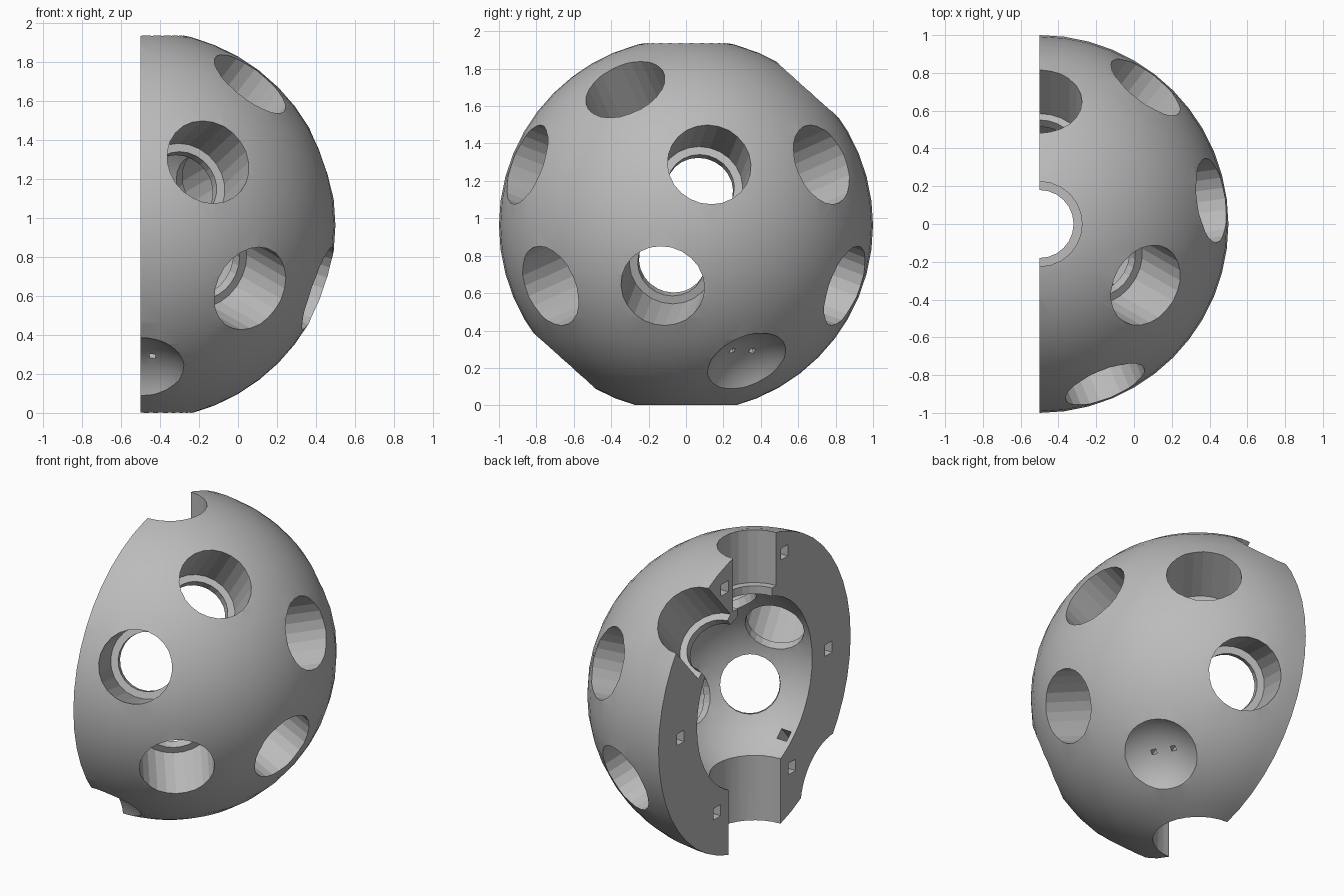
import bpy, math
from mathutils import Vector, Matrix

cube = bpy.data.objects.get("Cube")
if cube:
    bpy.data.objects.remove(cube)

CENTRE = Vector((-0.5, 0, 0.963))
HOLE, LIP, CAVITY = 0.225, 0.18, 0.6

grey = bpy.data.materials.new("plain_grey")
grey.use_nodes = True
grey.diffuse_color = (0.5, 0.5, 0.5, 1)
grey.node_tree.nodes["Principled BSDF"].inputs["Base Color"].default_value = (0.5, 0.5, 0.5, 1)

cutters = bpy.data.collections.new("cutters")
bpy.context.scene.collection.children.link(cutters)


def as_cutter(name):
    ob = bpy.context.object
    ob.name = name
    ob.hide_render = True
    for c in list(ob.users_collection):
        c.objects.unlink(ob)
    cutters.objects.link(ob)
    return ob


def ball(radius, centre, segments):
    bpy.ops.mesh.primitive_uv_sphere_add(segments=segments, ring_count=segments // 2,
                                         radius=radius, location=centre)


def bore(name, direction, r1, r2, start, end, sides=24, shift=Vector()):
    """Radial cutter running from distance start to distance end."""
    bpy.ops.mesh.primitive_cone_add(vertices=sides, radius1=r1, radius2=r2, depth=end - start)
    ob = as_cutter(name)
    spin = Matrix.Rotation(math.pi / 4, 4, 'Z') if sides == 4 else Matrix()
    ob.matrix_world = (Matrix.Translation(CENTRE + shift + direction * (start + end) / 2)
                       @ direction.to_track_quat('Z', 'Y').to_matrix().to_4x4() @ spin)


def block(name, centre, size):
    bpy.ops.mesh.primitive_cube_add(size=1, location=centre)
    as_cutter(name).scale = size


def polar(azimuth, z):
    a, r = math.radians(azimuth), math.sqrt(1 - z * z)
    return Vector((r * math.cos(a), r * math.sin(a), z))


# Outer ball
ball(1, CENTRE, 48)
shell = bpy.context.object
shell.name = "half_ball_shell"
shell.data.materials.append(grey)

# Hollow middle and the flat cut side
ball(CAVITY, CENTRE, 48)
as_cutter("cavity")
block("missing_half", CENTRE - Vector((1, 0, 0)), (2, 3, 3))

# Stepped holes at the corners of a dodecahedron, and a plain hole at the base
HIGH, LOW = math.sqrt(5) / 3, 1 / 3
holes = [Vector((0, 0, 1)), polar(-30, HIGH), polar(90, HIGH)]
holes += [polar(a, LOW) for a in (-67.8, 7.8, 52.2)]
holes += [polar(a, -LOW) for a in (-52.2, -7.8, 67.8)]
for d in holes:
    bore("hole", d, HOLE, HOLE, 0.625, 1.2)
    bore("lip_hole", d, LIP, LIP, 0.35, 0.8)
bore("base_hole", Vector((0, 0, -1)), 0.27, 0.27, 0.35, 1.2, 32)

# Shallow dishes with a pair of small square passages
DEPTH = 0.08
dish_radius = (HOLE ** 2 + DEPTH ** 2) / (2 * DEPTH)
for azimuth in (30, -90):
    d = polar(azimuth, -HIGH)
    ball(dish_radius, CENTRE + d * (0.975 - DEPTH + dish_radius), 48)
    as_cutter("dish")
    side = d.cross(Vector((0, 0, 1))).normalized()
    for s in (-1, 1):
        bore("passage", d, 0.055, 0.018, 0.5, 0.95, 4, side * 0.062 * s)

# Square pin sockets in the flat cut side
for y, z in ((0.31, 0.81), (0.77, 0), (0.39, -0.635)):
    for s in (-1, 1):
        block("pin_socket", CENTRE + Vector((0, y * s, z)), (0.16, 0.075, 0.075))

# Carve everything, then drop the cutters
mod = shell.modifiers.new("carve", 'BOOLEAN')
mod.operation = 'DIFFERENCE'
mod.operand_type = 'COLLECTION'
mod.collection = cutters
mod.solver = 'EXACT'
bpy.ops.object.select_all(action='DESELECT')
shell.select_set(True)
bpy.context.view_layer.objects.active = shell
bpy.ops.object.modifier_apply(modifier=mod.name)
for ob in list(cutters.objects):
    bpy.data.objects.remove(ob)
bpy.data.collections.remove(cutters)
bpy.ops.object.shade_smooth_by_angle(angle=math.radians(12))
